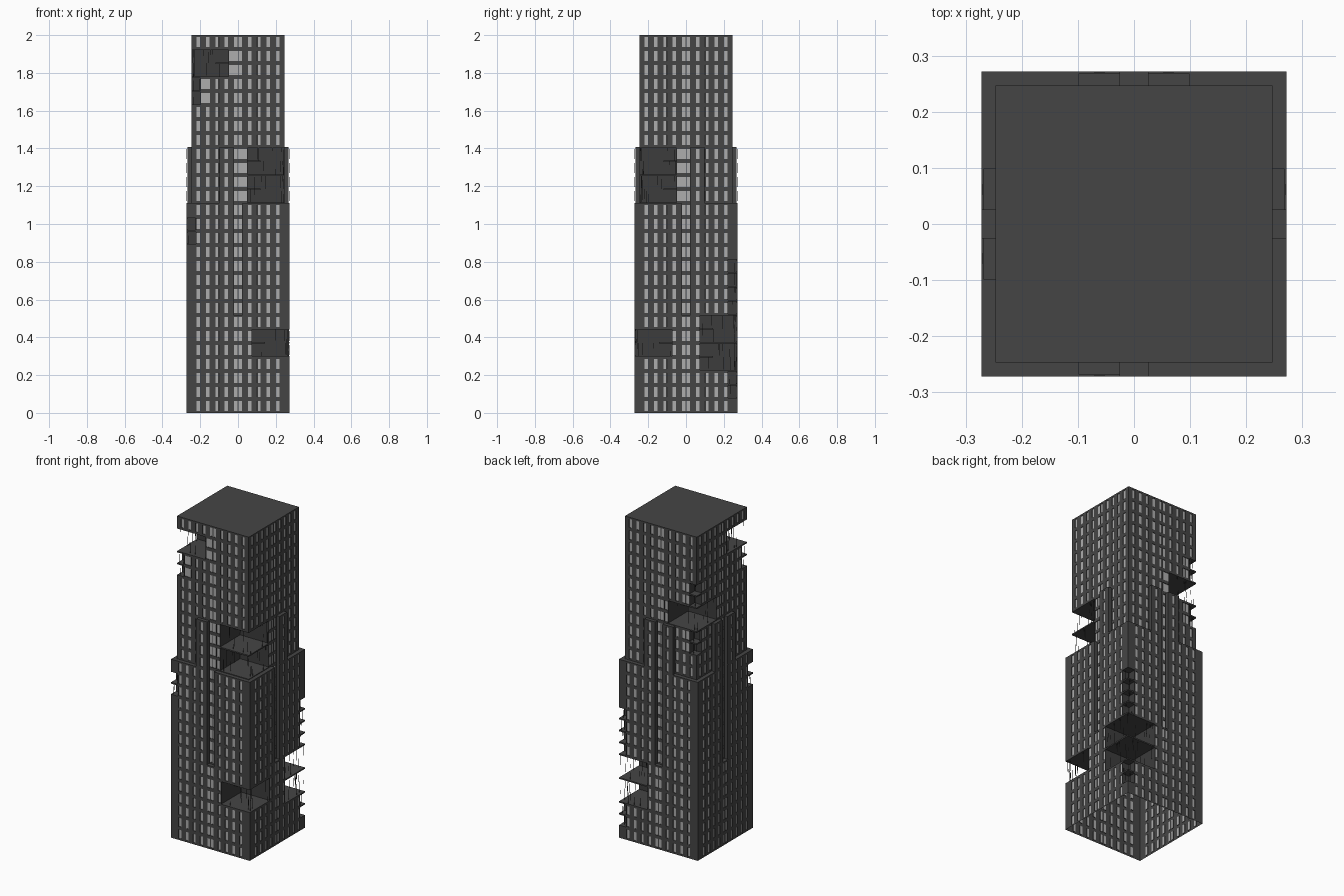
import bpy, bmesh, random
from math import pi
from mathutils import Matrix, Vector

random.seed(4)
if "Cube" in bpy.data.objects:
    bpy.data.objects.remove(bpy.data.objects["Cube"])

H = 2 / 27            # floor height
C = 0.0494            # bay width
UP, LOW = 5 * C, 5.5 * C   # half widths of shaft and base
GROOVE, RIB = C / 2, 2 * C


def material(name, v):
    m = bpy.data.materials.new(name)
    m.use_nodes = True
    m.diffuse_color = (v, v, v, 1)
    m.node_tree.nodes["Principled BSDF"].inputs["Base Color"].default_value = (v, v, v, 1)
    return m


CONCRETE = material("dark concrete", 0.06)
GLASS = material("pale glass", 0.42)
SOOT = material("sooty interior", 0.045)

# Broken corners: x sign, y sign, first floor, end floor, bays, half width
BITES = [
    (1, -1, 15, 19, 4, UP), (1, -1, 4, 6, 4, LOW),
    (-1, -1, 24, 26, 4, UP), (-1, -1, 22, 24, 1, UP), (-1, -1, 12, 14, 1, LOW),
    (-1, 1, 21, 23, 1, UP), (-1, 1, 19, 21, 4, UP), (-1, 1, 17, 19, 1, UP),
    (1, 1, 7, 11, 1, LOW), (1, 1, 3, 7, 4, LOW), (1, 1, 1, 3, 1, LOW),
]


def finish(bm, name, *mats):
    me = bpy.data.meshes.new(name)
    bm.to_mesh(me)
    bm.free()
    for m in mats:
        me.materials.append(m)
    ob = bpy.data.objects.new(name, me)
    bpy.context.collection.objects.link(ob)


def box(bm, lo, hi, rot=Matrix()):
    lo, hi = Vector(lo), Vector(hi)
    size = [abs(v) for v in hi - lo]
    bmesh.ops.create_cube(bm, size=1, matrix=rot @ Matrix.Translation((lo + hi) / 2)
                          @ Matrix.Diagonal((*size, 1)))


def turns():
    return [Matrix.Rotation(k * pi / 2, 4, 'Z') for k in range(4)]


def bitten(p, floor, half, extra=0):
    for sx, sy, f0, f1, bays, h in BITES:
        inner = h - bays * C - extra
        if abs(h - half) < 0.001 and f0 <= floor < f1 and sx * p.x > inner and sy * p.y > inner:
            return True
    return False


def facade(bm, half, f0, f1, keep):
    """Window grid on all four sides, leaving out the broken cells."""
    cuts = {half, GROOVE, half - 4 * C, half - C}
    for k in range(5):
        cuts |= {k * C, k * C + 0.003, k * C + 0.021}
    cuts = sorted({round(s * c, 4) for c in cuts for s in (-1, 1)})
    for rot in turns():
        for floor in range(f0, f1):
            z = [floor * H, floor * H + 0.01, floor * H + 0.064, (floor + 1) * H]
            for a, b in zip(cuts, cuts[1:]):
                u = (a + b) / 2
                p = rot @ Vector((u, -half, 0))
                if b - a < 0.0005 or not keep(abs(u), floor, p) or bitten(p, floor, half):
                    continue
                stripe = 0.003 < abs(u) % C < 0.021 and abs(u) < 5 * C - 0.02
                open_bay = half == UP and bitten(p, floor, half, C)
                for row in range(3):
                    corners = [(a, z[row]), (b, z[row]), (b, z[row + 1]), (a, z[row + 1])]
                    f = bm.faces.new([bm.verts.new(rot @ Vector((x, -half, h))) for x, h in corners])
                    f.material_index = int(row == 1 and (stripe or open_bay))


def facade_object(name, half, f0, f1, keep):
    bm = bmesh.new()
    facade(bm, half, f0, f1, keep)
    bmesh.ops.remove_doubles(bm, verts=bm.verts, dist=0.0002)
    panes = [f for f in bm.faces if f.material_index]
    frames = set(bm.faces) - set(panes)
    bmesh.ops.inset_individual(bm, faces=panes, thickness=0.0003, depth=-0.003)
    for f in bm.faces:                      # reveals belong to the frame
        if f not in frames and f not in panes:
            f.material_index = 0
    finish(bm, name, CONCRETE, GLASS)


def rib_gone(p):
    # Half ribs torn away beside the big break
    return (p.x > GROOVE and p.y < -UP) or (p.y < -GROOVE and p.x > UP)


# Facades
facade_object("shaft_walls", UP, 15, 27, lambda u, f, p: True)
facade_object("groove_walls", UP, 7, 15, lambda u, f, p: u < GROOVE)
facade_object("base_walls", LOW, 0, 15, lambda u, f, p: f < 7 or u > GROOVE)
facade_object("rib_walls", LOW, 15, 19,
              lambda u, f, p: GROOVE < u < RIB and not rib_gone(p))

# Solid cores of the ribs, giving their returns and tops
bm = bmesh.new()
for rot in turns():
    for s in (-1, 1):
        p = rot @ Vector((s * C, -LOW, 0))
        top = 15 if rib_gone(p) else 19
        box(bm, (s * GROOVE, -LOW + 0.0035, 7 * H), (s * RIB, -UP + 0.002, top * H), rot)
finish(bm, "rib_cores", CONCRETE)

# Ledges and roof
bm = bmesh.new()
for rot in turns():
    for s in (-1, 1):
        box(bm, (s * GROOVE, -LOW, 15 * H - 0.005), (s * LOW, -UP + 0.003, 15 * H), rot)
    box(bm, (-GROOVE, -LOW, 7 * H - 0.005), (GROOVE, -UP, 7 * H), rot)
finish(bm, "ledges", CONCRETE)
bm = bmesh.new()
box(bm, (-UP, -UP, 2 - 0.006), (UP, UP, 2))
finish(bm, "roof", CONCRETE)

# Broken corners: inner walls, floor slabs and loose bars
walls, slabs, bars = bmesh.new(), bmesh.new(), bmesh.new()
for sx, sy, f0, f1, bays, half in BITES:
    inner = half - bays * C
    z0, z1 = f0 * H, f1 * H
    box(walls, (sx * inner, sy * inner, z0), (sx * (inner - 0.003), sy * half * 0.995, z1))
    box(walls, (sx * inner, sy * inner, z0), (sx * half * 0.995, sy * (inner - 0.003), z1))
    for floor in range(f0, f1 + 1):
        whole = bays == 1 or (floor - f0) % 2 == 0
        reach = half if whole else inner + 0.35 * bays * C
        z = floor * H
        box(slabs, (sx * inner, sy * inner, z - 0.004), (sx * reach, sy * reach, z + 0.004))
        if floor == f1:
            continue
        for i in range(bays * 2):
            t = random.uniform(inner + 0.005, half - 0.004)
            edge = half - random.uniform(0.003, 0.02)
            x, y = (t, edge) if i % 2 else (edge, t)
            length = H * random.uniform(0.25, 1)
            low = z if random.random() < 0.4 else z + H - length
            box(bars, (sx * x, sy * y, low), (sx * x + 0.002, sy * y + 0.002, low + length))
finish(walls, "broken_inner_walls", SOOT)
finish(slabs, "broken_floor_slabs", CONCRETE)
finish(bars, "loose_bars", SOOT)
